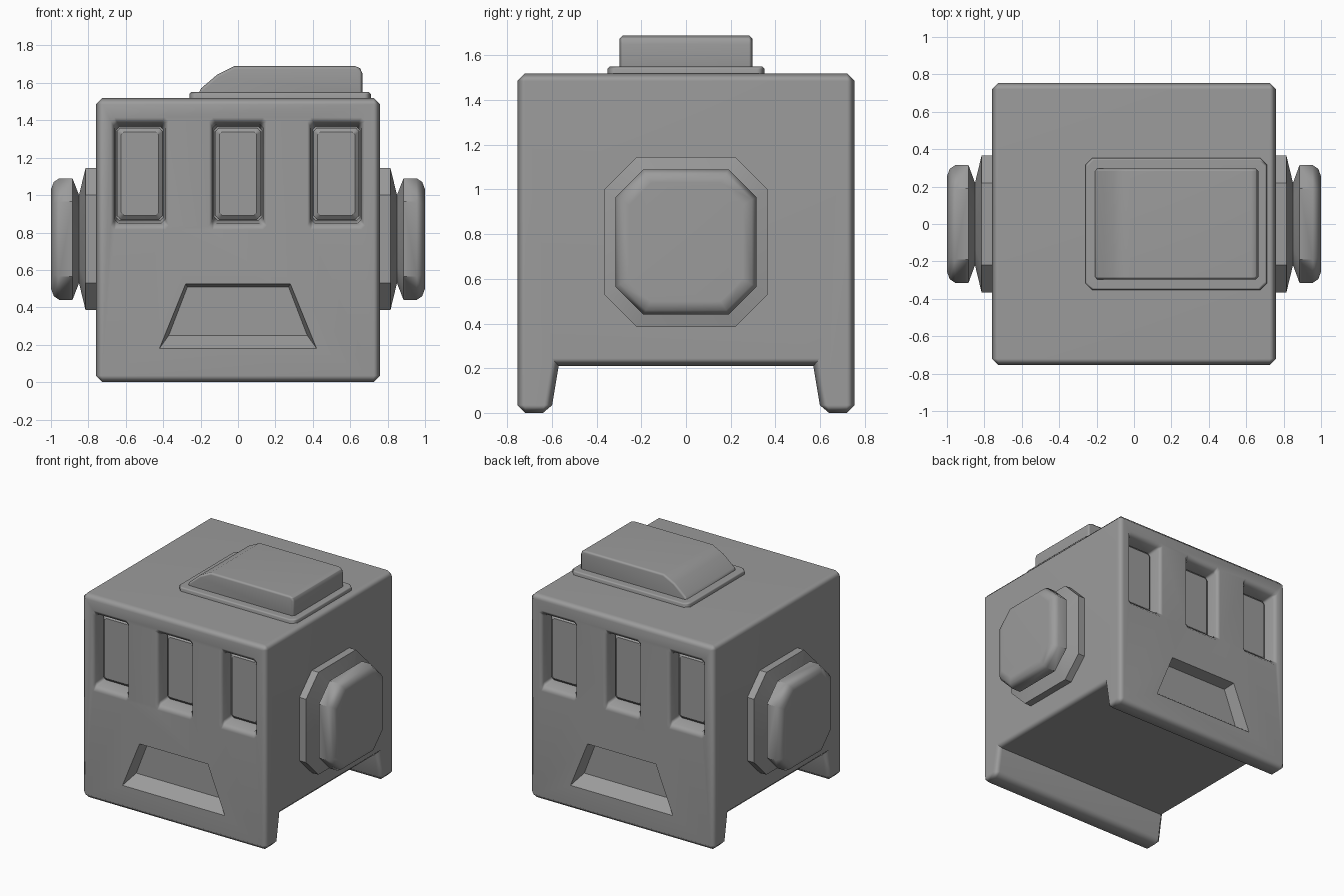
import bpy, bmesh, math

cube = bpy.data.objects.get("Cube")
if cube:
    bpy.data.objects.remove(cube, do_unlink=True)

grey = bpy.data.materials.new("mid grey")
grey.use_nodes = True
GREY = (0.33, 0.33, 0.33, 1)
grey.diffuse_color = GREY
grey.node_tree.nodes["Principled BSDF"].inputs["Base Color"].default_value = GREY


def octagon(a, b, c):
    """Rectangle of half sizes a, b with corners cut by c."""
    return [(a, c - b), (a, b - c), (a - c, b), (c - a, b),
            (-a, b - c), (-a, c - b), (c - a, -b), (a - c, -b)]


def loft(name, rings, bevel=0.0, concave_too=True):
    """Skin equal rings of 3D points, close both ends, optionally chamfer."""
    bm = bmesh.new()
    rows = [[bm.verts.new(p) for p in ring] for ring in rings]
    n = len(rows[0])
    for lo, hi in zip(rows, rows[1:]):
        for i in range(n):
            j = (i + 1) % n
            bm.faces.new((lo[i], lo[j], hi[j], hi[i]))
    bm.faces.new(rows[0])
    bm.faces.new(rows[-1])
    bmesh.ops.recalc_face_normals(bm, faces=bm.faces)
    if bevel:
        edges = [e for e in bm.edges if e.calc_face_angle() > 0.6
                 and (concave_too or e.is_convex)]
        bmesh.ops.bevel(bm, geom=edges, offset=bevel, segments=1,
                        affect='EDGES', profile=0.5, clamp_overlap=True)
        bmesh.ops.recalc_face_normals(bm, faces=bm.faces)
    mesh = bpy.data.meshes.new(name)
    bm.to_mesh(mesh)
    bm.free()
    mesh.materials.append(grey)
    ob = bpy.data.objects.new(name, mesh)
    bpy.context.collection.objects.link(ob)
    return ob


def smooth(ob, degrees=50):
    bpy.ops.object.select_all(action='DESELECT')
    ob.select_set(True)
    bpy.context.view_layer.objects.active = ob
    bpy.ops.object.shade_smooth_by_angle(angle=math.radians(degrees))
    mod = ob.modifiers.new("even shading", 'WEIGHTED_NORMAL')
    mod.keep_sharp = True


# Body: a block standing on two full-width feet
half = [(0.57, 0.21), (0.605, 0), (0.755, 0), (0.755, 1.52)]
profile = half + [(-y, z) for y, z in reversed(half)]
body = loft("body", [[(x, y, z) for y, z in profile] for x in (-0.76, 0.76)],
            0.035, concave_too=False)

# Recesses and window panes, the same on front and back
FACE = 0.755
cutters = []
for side, sign in (("front", -1), ("back", 1)):
    for label, cx in (("right", -0.525), ("middle", 0), ("left", 0.525)):
        def window_ring(depth, a, b, c):
            return [(cx + u, sign * (FACE - depth), 1.115 + v)
                    for u, v in octagon(a, b, c)]
        cutters.append(loft(f"{side}_{label}_window_cutter", [
            window_ring(-0.03, 0.165, 0.315, 0.02),
            window_ring(0, 0.155, 0.3, 0.02),
            window_ring(0.03, 0.135, 0.265, 0.02),
            window_ring(0.125, 0.128, 0.252, 0.02)]))
        smooth(loft(f"{side}_{label}_window_pane", [
            window_ring(0.14, 0.122, 0.245, 0.02),
            window_ring(0.1, 0.122, 0.245, 0.02),
            window_ring(0.08, 0.1, 0.223, 0.015)]), 30)

    # Mouth recess with a sloping sill
    def mouth_ring(depth, low_x, low_z, top_x, top_z):
        y = sign * (FACE - depth)
        return [(-low_x, y, low_z), (low_x, y, low_z),
                (top_x, y, top_z), (-top_x, y, top_z)]
    cutters.append(loft(f"{side}_mouth_cutter", [
        mouth_ring(-0.03, 0.42, 0.17, 0.28, 0.54),
        mouth_ring(0, 0.42, 0.18, 0.28, 0.525),
        mouth_ring(0.09, 0.37, 0.25, 0.27, 0.51)]))

for cutter in cutters:
    mod = body.modifiers.new("recess", 'BOOLEAN')
    mod.operation = 'DIFFERENCE'
    mod.solver = 'EXACT'
    mod.object = cutter
    bpy.context.view_layer.objects.active = body
    bpy.ops.object.modifier_apply(modifier=mod.name)
for cutter in cutters:
    bpy.data.objects.remove(cutter, do_unlink=True)
smooth(body)

# Side knobs: stepped octagons from collar through neck to cap
KNOB = [(0.72, 0.365, 0.38, 0.145), (0.815, 0.365, 0.38, 0.145),
        (0.85, 0.22, 0.235, 0.09), (0.885, 0.315, 0.325, 0.125),
        (0.955, 0.315, 0.325, 0.125), (0.985, 0.295, 0.305, 0.115),
        (1.0, 0.255, 0.265, 0.1)]
for label, sign in (("left", 1), ("right", -1)):
    smooth(loft(f"{label}_knob", [
        [(sign * x, y, 0.765 + z) for y, z in octagon(a, b, c)]
        for x, a, b, c in KNOB]), 44)

# Roof plate and the hatch on it, sloping towards the right side
smooth(loft("roof_plate", [
    [(0.225 + x, y, z) for x, y in octagon(0.485 - inset, 0.352 - inset, 0.035)]
    for z, inset in ((1.5, 0), (1.54, 0), (1.55, 0.01))]))
hatch_profile = [(-0.21, 1.53), (-0.21, 1.56), (-0.11, 1.645), (-0.02, 1.69),
                 (0.64, 1.69), (0.665, 1.665), (0.665, 1.53)]
smooth(loft("roof_hatch", [[(x, y, z) for x, z in hatch_profile]
                           for y in (-0.297, 0.297)], 0.025))
